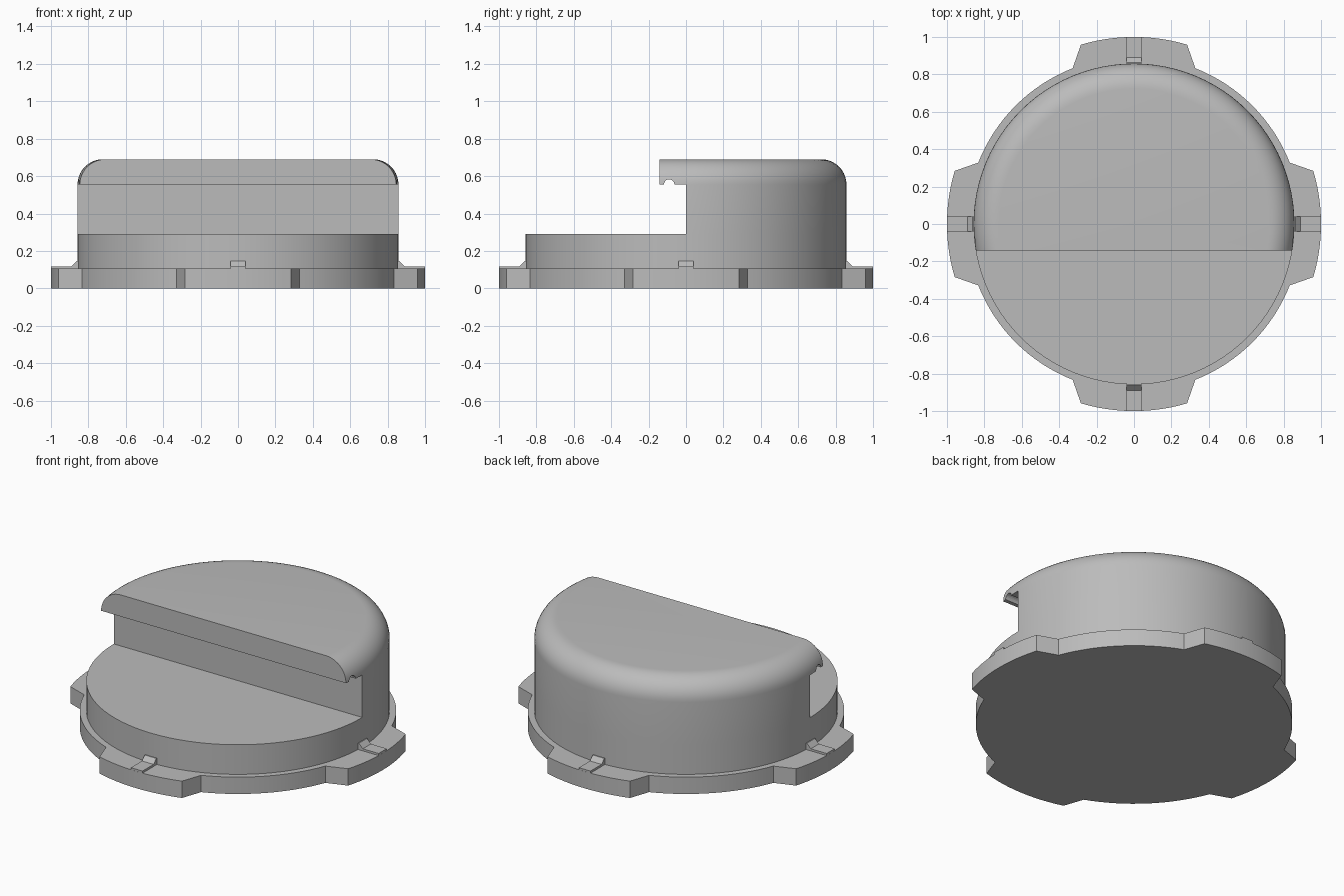
import bpy, bmesh
from math import sin, cos, pi, radians

cube = bpy.data.objects.get("Cube")
if cube:
    bpy.data.objects.remove(cube, do_unlink=True)

grey = bpy.data.materials.new("plain grey")
grey.use_nodes = True
colour = (0.5, 0.5, 0.5, 1)
grey.diffuse_color = colour
grey.node_tree.nodes["Principled BSDF"].inputs["Base Color"].default_value = colour

BODY_R, FLANGE_R, TAB_R = 0.858, 0.895, 1.0
FLANGE_Z, STEP_Z, LIP_Z, TOP_Z = 0.105, 0.29, 0.555, 0.69


def make_object(name, bm):
    bmesh.ops.recalc_face_normals(bm, faces=bm.faces)
    mesh = bpy.data.meshes.new(name)
    bm.to_mesh(mesh)
    bm.free()
    obj = bpy.data.objects.new(name, mesh)
    bpy.context.collection.objects.link(obj)
    mesh.materials.append(grey)
    return obj


def prism(name, outline, offset):
    """Extrude a closed outline of 3D points along an offset vector."""
    bm = bmesh.new()
    face = bm.faces.new([bm.verts.new(p) for p in outline])
    out = bmesh.ops.extrude_face_region(bm, geom=[face])
    verts = [v for v in out["geom"] if isinstance(v, bmesh.types.BMVert)]
    bmesh.ops.translate(bm, verts=verts, vec=offset)
    return make_object(name, bm)


def smooth(obj):
    bpy.ops.object.select_all(action="DESELECT")
    obj.select_set(True)
    bpy.context.view_layer.objects.active = obj
    bpy.ops.object.shade_smooth_by_angle(angle=radians(20))


# Flange with four flared tabs
polar = []
for quarter in range(4):
    base = quarter * 90
    polar += [(TAB_R, base - 16.5 + 33 * i / 12) for i in range(13)]
    polar += [(FLANGE_R, base + 21.5 + 47 * i / 16) for i in range(17)]
ring = [(r * cos(radians(a)), r * sin(radians(a)), 0) for r, a in polar]
flange = prism("flange", ring, (0, 0, FLANGE_Z))
smooth(flange)

# Round body with a filleted top edge, turned from a profile
fillet = TOP_Z - LIP_Z
profile = [(0, 0.02), (BODY_R, 0.02), (BODY_R, STEP_Z)]
profile += [(BODY_R - fillet + fillet * cos(t), LIP_Z + fillet * sin(t))
            for t in (i * pi / 20 for i in range(11))]
profile.append((0, TOP_Z))
bm = bmesh.new()
verts = [bm.verts.new((r, 0, z)) for r, z in profile]
edges = [bm.edges.new(pair) for pair in zip(verts, verts[1:])]
bmesh.ops.spin(bm, geom=verts + edges, cent=(0, 0, 0), axis=(0, 0, 1),
               angle=2 * pi, steps=96, use_merge=True)
bmesh.ops.remove_doubles(bm, verts=bm.verts, dist=0.0001)
body = make_object("body", bm)

# Front recess below the overhanging lip, including the drip groove
side = [(-1.2, STEP_Z), (0, STEP_Z), (0, LIP_Z)]
side += [(-0.09 + 0.028 * cos(t), LIP_Z + 0.028 * sin(t))
         for t in (i * pi / 10 for i in range(11))]
side += [(-0.143, LIP_Z), (-0.143, 1), (-1.2, 1)]
cutter = prism("recess_cutter", [(-1.2, y, z) for y, z in side], (2.4, 0, 0))
cutter.hide_render = True
smooth(body)
cut = body.modifiers.new("recess", "BOOLEAN")
cut.operation = "DIFFERENCE"
cut.solver = "EXACT"
cut.object = cutter
bpy.ops.object.modifier_apply(modifier=cut.name)
bpy.data.objects.remove(cutter, do_unlink=True)
smooth(body)

# Index ribs with a small ramp on each tab
rib = [(0.84, 0.09), (0.999, 0.09), (0.999, 0.118), (0.89, 0.118),
       (0.863, 0.145), (0.84, 0.145)]
for i, place in enumerate(("left", "back", "right", "front")):
    obj = prism(place + "_rib", [(r, -0.04, z) for r, z in rib], (0, 0.08, 0))
    obj.rotation_euler.z = i * pi / 2
